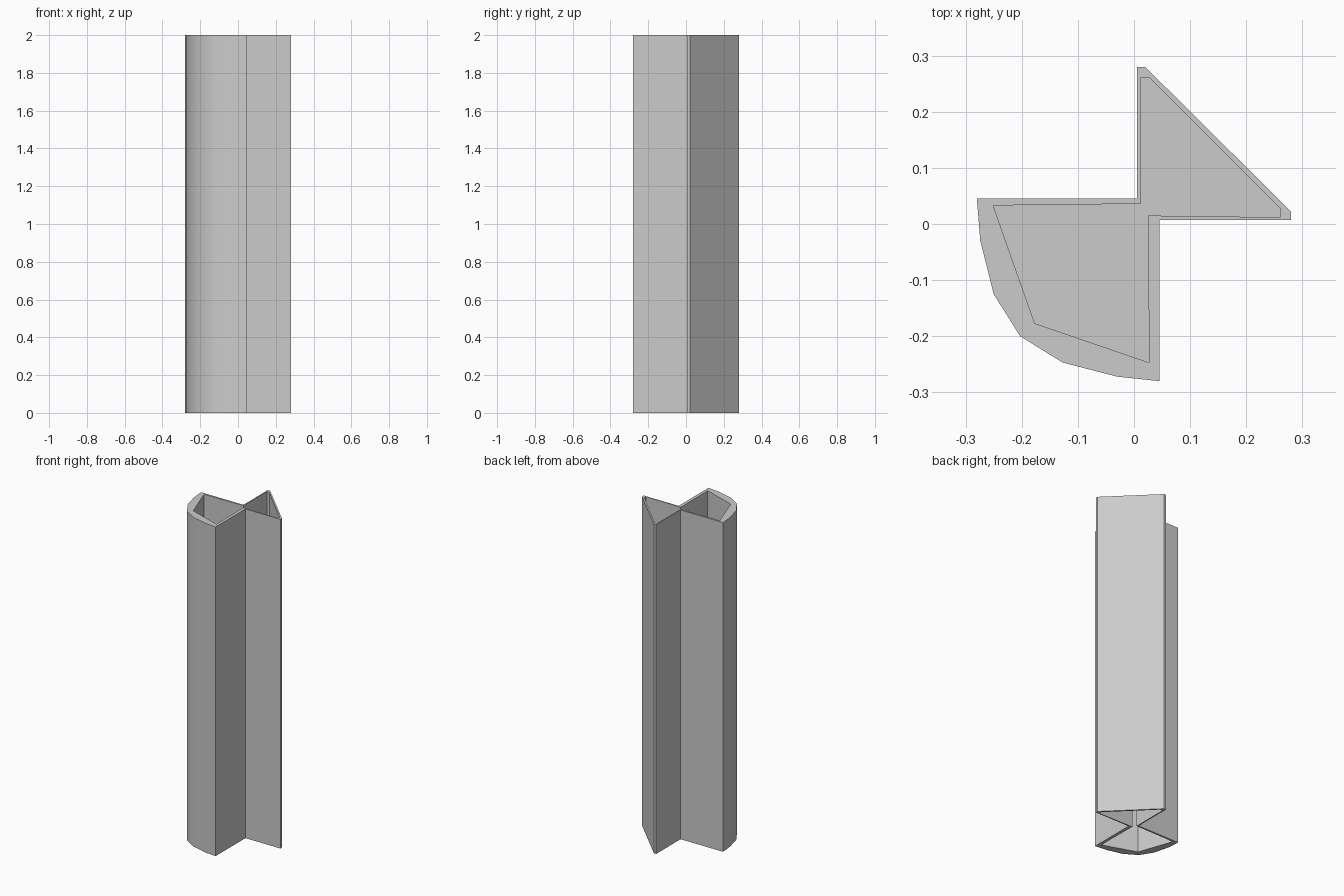
import bpy
import bmesh
import math

cube = bpy.data.objects.get("Cube")
if cube:
    bpy.data.objects.remove(cube, do_unlink=True)

HEIGHT = 2.0
SLAB = 0.04

# Outer outline: triangular wing joined by a narrow neck to a rounded quarter
OUTER = [(0.005, 0.28), (0.02, 0.28), (0.28, 0.022), (0.28, 0.007),
         (0.045, 0.007), (0.045, -0.28), (-0.03, -0.272), (-0.127, -0.247),
         (-0.203, -0.2), (-0.25, -0.125), (-0.274, -0.03), (-0.28, 0.045),
         (0.005, 0.045)]

# Outline of the hollow core
INNER = [(0.012, 0.26), (0.028, 0.26), (0.26, 0.028), (0.26, 0.012),
         (0.025, 0.015), (0.027, -0.247), (-0.177, -0.177),
         (-0.251, 0.033), (0.012, 0.036)]

gray = bpy.data.materials.new("plain gray")
gray.use_nodes = True
gray.diffuse_color = (0.6, 0.6, 0.6, 1)
gray.node_tree.nodes["Principled BSDF"].inputs["Base Color"].default_value = gray.diffuse_color


def extrude_outlines(name, outlines, base, height):
    """Fill the outlines (later ones become holes) and extrude them upward."""
    bm = bmesh.new()
    edges = []
    for outline in outlines:
        verts = [bm.verts.new((x, y, base)) for x, y in outline]
        edges += [bm.edges.new((verts[i - 1], verts[i])) for i in range(len(verts))]
    bmesh.ops.triangle_fill(bm, use_beauty=True, edges=edges, normal=(0, 0, 1))
    top = bmesh.ops.extrude_face_region(bm, geom=bm.faces[:], use_keep_orig=True)
    moved = [v for v in top["geom"] if isinstance(v, bmesh.types.BMVert)]
    bmesh.ops.translate(bm, verts=moved, vec=(0, 0, height))
    bmesh.ops.recalc_face_normals(bm, faces=bm.faces[:])
    mesh = bpy.data.meshes.new(name)
    bm.to_mesh(mesh)
    bm.free()
    mesh.materials.append(gray)
    obj = bpy.data.objects.new(name, mesh)
    bpy.context.collection.objects.link(obj)
    return obj


# Hollow post and the partition closing its core halfway up
post = extrude_outlines("hollow_post", [OUTER, INNER], 0, HEIGHT)
extrude_outlines("inner_partition", [INNER], (HEIGHT - SLAB) / 2, SLAB)

# Smooth the rounded side, keep the corners crisp
bpy.ops.object.select_all(action="DESELECT")
post.select_set(True)
bpy.context.view_layer.objects.active = post
bpy.ops.object.shade_smooth_by_angle(angle=math.radians(40))
